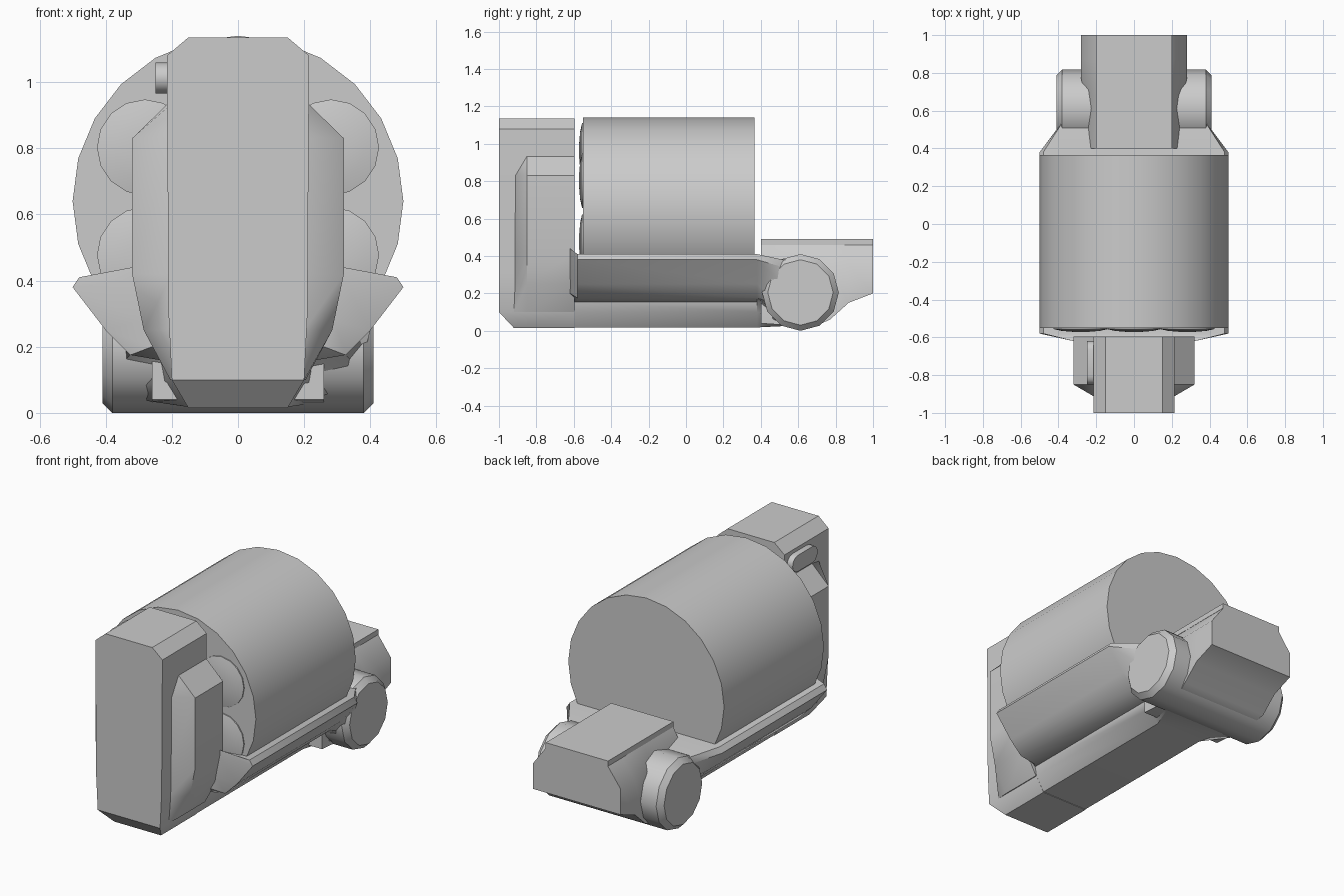
import bpy, bmesh
from math import sin, cos, pi, radians

if "Cube" in bpy.data.objects:
    bpy.data.objects.remove(bpy.data.objects["Cube"])


def loft(name, rings, smooth=40):
    """Skin a list of equal-length closed rings and cap both ends."""
    bm = bmesh.new()
    vs = [[bm.verts.new(p) for p in r] for r in rings]
    n = len(rings[0])
    for a, b in zip(vs, vs[1:]):
        for i in range(n):
            j = (i + 1) % n
            bm.faces.new((a[i], a[j], b[j], b[i]))
    bm.faces.new(vs[0])
    bm.faces.new(vs[-1])
    bmesh.ops.recalc_face_normals(bm, faces=bm.faces[:])
    me = bpy.data.meshes.new(name)
    bm.to_mesh(me)
    bm.free()
    ob = bpy.data.objects.new(name, me)
    bpy.context.collection.objects.link(ob)
    bpy.ops.object.select_all(action='DESELECT')
    ob.select_set(True)
    bpy.context.view_layer.objects.active = ob
    bpy.ops.object.shade_smooth_by_angle(angle=radians(smooth))
    return ob


def mirrored(half):
    """Right-hand half outline -> full outline, symmetric in x."""
    return half + [(-x, v) for x, v in reversed(half)]


def sections_y(rows):
    return [[(x, y, z) for x, z in mirrored(half)] for y, half in rows]


def circle_y(x, z, r, y, n):
    return [(x + r * sin(2 * pi * i / n), y, z + r * cos(2 * pi * i / n)) for i in range(n)]


# Large drum
loft("drum", [circle_y(0, 0.64, 0.5, y, 24) for y in (-0.55, 0.365)])

# Ring of six shallow domes on the front of the drum
for k in range(6):
    a = radians(90 + 60 * k)
    x, z = 0.325 * cos(a), 0.64 + 0.325 * sin(a)
    loft("drum_dome", [circle_y(x, z, r, y, 16) for r, y in
                       ((0.145, -0.54), (0.145, -0.556), (0.1, -0.566), (0.04, -0.571))])

# Front column: narrow slab with cut corners at top and bottom
loft("front_column", [[(w, yf, z), (w, -0.595, z), (-w, -0.595, z), (-w, yf, z)]
                      for z, w, yf in ((0.015, 0.15, -0.92), (0.1, 0.2, -1), (0.3, 0.21, -1),
                                       (1.08, 0.215, -1), (1.135, 0.15, -1))])

# Wider shoulders behind the column
loft("column_shoulders", [[(x, y, z) for x, y in
                           mirrored([(0.2, -0.92), (w, -0.85), (w, -0.595)])]
                          for z, w in ((0.1, 0.205), (0.25, 0.285), (0.42, 0.32),
                                       (0.83, 0.32), (0.935, 0.212))])

# Cradle under the drum with a keel, narrowing to the column and to the rear roller
wing = [(0.48, 0.41), (0.5, 0.38), (0.4, 0.25), (0.325, 0.175), (0.21, 0.155),
        (0.2, 0.1), (0.15, 0.018)]
loft("cradle", sections_y([
    (-0.62, [(0.32, 0.44), (0.32, 0.4), (0.29, 0.28), (0.26, 0.2), (0.21, 0.155),
             (0.2, 0.1), (0.15, 0.018)]),
    (-0.58, wing),
    (0.38, wing),
    (0.52, [(0.39, 0.38), (0.395, 0.34), (0.385, 0.25), (0.37, 0.13), (0.35, 0.07),
            (0.3, 0.04), (0.2, 0.025)]),
    (0.6, [(0.38, 0.38), (0.38, 0.34), (0.38, 0.25), (0.37, 0.13), (0.35, 0.07),
           (0.3, 0.04), (0.2, 0.025)]),
]))

# Rear roller across the back, with softened rims
loft("rear_roller", [[(x, 0.612 + r * sin(pi * i / 6), 0.205 + r * cos(pi * i / 6))
                      for i in range(12)]
                     for x, r in ((-0.41, 0.175), (-0.38, 0.205), (0.38, 0.205), (0.41, 0.175))])

# Rear block with cut upper edges and a stepped underside
loft("rear_block", sections_y([
    (y, [(0.195, 0.465), (w, 0.35), (w, b)])
    for y, w, b in ((0.4, 0.26, 0.04), (0.68, 0.26, 0.02), (0.77, 0.28, 0.06),
                    (0.87, 0.28, 0.15), (1.0, 0.28, 0.2))]))

# Thin plate on top of the rear block
loft("rear_top_plate", sections_y([(y, [(0.2, 0.49), (0.2, 0.46)]) for y in (0.4, 1.0)]))

# Small rounded latch on the left of the column
pill = []
for cy, start in ((-0.667, 90), (-0.803, 270)):
    for i in range(7):
        a = radians(start - 30 * i)
        pill.append((cy + 0.047 * cos(a), 1.012 + 0.047 * sin(a)))
loft("latch", [[(x, y, z) for y, z in pill] for x in (-0.25, -0.2)])
